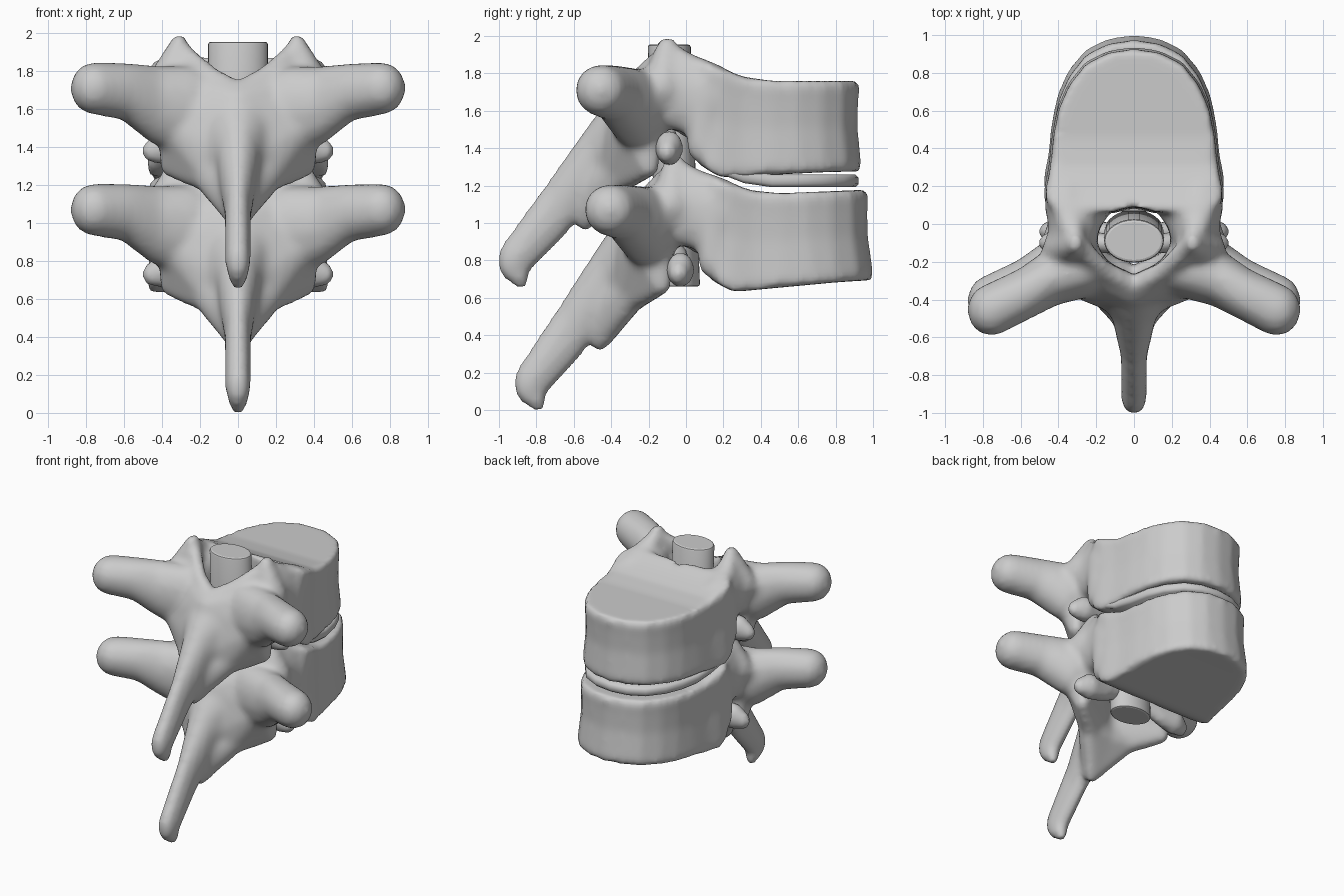
import bpy, bmesh, math
from mathutils import Vector, Matrix

if "Cube" in bpy.data.objects:
    bpy.data.objects.remove(bpy.data.objects["Cube"])


def blob_hull(bm, blobs):
    """Convex hull around ellipsoids (x, y, z, rx, ry, rz)."""
    verts = []
    count = 90
    for x, y, z, rx, ry, rz in blobs:
        for i in range(count):
            h = 1 - 2 * (i + .5) / count
            r, a = math.sqrt(1 - h * h), i * 2.399963
            verts.append(bm.verts.new((x + rx * r * math.cos(a), y + ry * r * math.sin(a), z + rz * h)))
    bmesh.ops.convex_hull(bm, input=verts)


def chain(bm, blobs, sides=(1,)):
    """Limb made of hulls between neighbouring ellipsoids."""
    for s in sides:
        for pair in zip(blobs, blobs[1:]):
            blob_hull(bm, [(b[0] * s,) + tuple(b[1:]) for b in pair])


def outline():
    half = [(0, .05), (.2, .055), (.35, .06), (.44, .075), (.48, .11), (.48, .18), (.455, .3),
            (.44, .46), (.41, .61), (.355, .74), (.26, .86), (.14, .92), (0, .94)]
    return half + [(-x, y) for x, y in half[-2:0:-1]]


def top_z(y):
    return 1.76 + .16 * max(0, (.42 - y) / .42) ** 1.6


def bottom_z(y):
    return 1.275 - .03 * max(0, (.8 - y) / .6) + .7 * max(0, .17 - y)


def slab(bm, low, high, levels):
    """Outline lofted between two height functions; levels = (fraction, scale)."""
    rings = []
    for t, s in levels:
        ring = []
        for x, y in outline():
            px, py = x * s, .45 + (y - .45) * s
            ring.append(bm.verts.new((px, py, low(y) * (1 - t) + high(y) * t)))
        rings.append(ring)
    n = len(rings[0])
    faces = []
    for a, b in zip(rings, rings[1:]):
        for i in range(n):
            faces.append(bm.faces.new((a[i], a[(i + 1) % n], b[(i + 1) % n], b[i])))
    # caps bridged across in strips so they follow the saddle
    for ring in (rings[0], rings[-1]):
        for i in range(n // 2):
            q = [ring[i], ring[i + 1], ring[(n - i - 1) % n], ring[(n - i) % n]]
            if i == 0:
                q = q[:3]
            elif i == n // 2 - 1:
                q = [q[0], q[1], q[3]]
            faces.append(bm.faces.new(q))
    bmesh.ops.recalc_face_normals(bm, faces=faces)


def make(name, bm):
    # drop points left inside the hulls
    loose = [v for v in bm.verts if not v.link_faces]
    bmesh.ops.delete(bm, geom=loose, context='VERTS')
    me = bpy.data.meshes.new(name)
    bm.to_mesh(me)
    bm.free()
    ob = bpy.data.objects.new(name, me)
    bpy.context.collection.objects.link(ob)
    return ob


def finish(ob, voxel=.022, smooth=7, cutter=None):
    """Fuse the parts, cut the canal, soften and bake."""
    def remesh():
        m = ob.modifiers.new("fuse", 'REMESH')
        m.mode, m.voxel_size = 'VOXEL', voxel
    remesh()
    if cutter:
        b = ob.modifiers.new("canal", 'BOOLEAN')
        b.operation, b.object, b.solver = 'DIFFERENCE', cutter, 'EXACT'
        remesh()
    s = ob.modifiers.new("soften", 'SMOOTH')
    s.factor, s.iterations = .5, smooth
    dg = bpy.context.evaluated_depsgraph_get()
    me = bpy.data.meshes.new_from_object(ob.evaluated_get(dg))
    ob.modifiers.clear()
    ob.data = me
    for p in me.polygons:
        p.use_smooth = True


def cone(name, rx, ry, z0, z1, y0, y1, top=1.0):
    """Elliptic column whose axis leans from y0 to y1."""
    bm = bmesh.new()
    bmesh.ops.create_cone(bm, cap_ends=True, segments=32, radius1=1, radius2=top, depth=1)
    for v in bm.verts:
        t = v.co.z + .5
        v.co = Vector((v.co.x * rx, v.co.y * ry + y0 + (y1 - y0) * t, z0 + (z1 - z0) * t))
    return make(name, bm)


# canal cutter
cutter = cone("canal_cutter", .18, .155, 1.0, 2.1, -.08, -.08, 1.12)
cutter.hide_render = True

# vertebra body
bm = bmesh.new()
slab(bm, bottom_z, top_z, [(0, .975), (.05, 1), (.2, .985), (.5, .955), (.8, .965), (.95, .98), (1, .955)])
LR = (1, -1)
# pedicle joining body and arch, with the rear flank of the body below it
chain(bm, [(.37, .14, 1.65, .1, .08, .2), (.35, -.1, 1.7, .1, .09, .2)], LR)
chain(bm, [(.4, .1, 1.66, .075, .1, .18), (.4, .085, 1.42, .07, .085, .1)], LR)
chain(bm, [(.24, .05, 1.64, .1, .06, .22), (.28, -.06, 1.68, .09, .1, .18)], LR)
# upper joint peak and its ridge to the body
chain(bm, [(.31, -.1, 1.935, .05, .06, .065), (.35, -.13, 1.72, .14, .11, .13)], LR)
chain(bm, [(.31, -.09, 1.92, .05, .05, .05), (.34, .02, 1.845, .08, .06, .06),
           (.36, .15, 1.79, .09, .08, .06)], LR)
chain(bm, [(.3, -.11, 1.9, .06, .05, .06), (.15, -.25, 1.78, .05, .05, .05),
           (0, -.33, 1.69, .05, .06, .06)], LR)
# lamina, drawn down into the spine root
for s in LR:
    blob_hull(bm, [(0, -.36, 1.63, .08, .08, .09), (s * .3, -.2, 1.72, .1, .09, .1),
                   (s * .3, -.26, 1.5, .12, .13, .12), (s * .36, -.2, 1.32, .055, .06, .08),
                   (s * .14, -.37, 1.23, .06, .08, .08), (0, -.42, 1.3, .08, .09, .12)])
    blob_hull(bm, [(s * .17, -.35, 1.27, .08, .08, .1), (0, -.36, 1.25, .06, .06, .1),
                   (0, -.54, 1.1, .075, .07, .15)])
# transverse process
chain(bm, [(.25, -.24, 1.59, .12, .15, .24), (.43, -.28, 1.62, .1, .155, .21),
           (.58, -.37, 1.69, .1, .14, .155), (.755, -.455, 1.71, .13, .14, .14)], LR)
# spinous process
chain(bm, [(0, -.37, 1.47, .19, .09, .22), (0, -.48, 1.35, .12, .09, .2),
           (0, -.7, 1.07, .07, .075, .18), (0, -.925, .8, .068, .085, .12),
           (0, -.885, .705, .045, .05, .06)])
upper = make("upper_vertebra", bm)
finish(upper, cutter=cutter)

# lower vertebra, tilted copy
lower = bpy.data.objects.new("lower_vertebra", upper.data.copy())
bpy.context.collection.objects.link(lower)
pivot = Vector((0, 0, 1.3))
tilt = (Matrix.Translation(pivot + Vector((0, .065, -.62))) @ Matrix.Rotation(.042, 4, 'X')
        @ Matrix.Translation(-pivot))
lower.data.transform(tilt)
bpy.data.objects.remove(cutter)

# disc between the bodies
bm = bmesh.new()
slab(bm, lambda y: top_z(y) - .568, lambda y: top_z(y) - .5,
     [(0, .93), (.25, .965), (.75, .965), (1, .93)])
disc = make("disc", bm)
for p in disc.data.polygons:
    p.use_smooth = True

# spinal cord
cord = cone("spinal_cord", .158, .115, .66, 1.955, -.04, -.09)
bev = cord.modifiers.new("round", 'BEVEL')
bev.width, bev.segments, bev.limit_method = .015, 2, 'ANGLE'
for p in cord.data.polygons:
    p.use_smooth = len(p.vertices) == 4

# nerve roots leaving below each pedicle
for name, dy, dz in (("lower_nerves", 0, 0), ("upper_nerves", -.06, .65)):
    bm = bmesh.new()
    chain(bm, [(.08, -.05 + dy, .84 + dz, .06, .05, .07), (.27, -.03 + dy, .76 + dz, .07, .06, .08),
               (.38, -.03 + dy, .75 + dz, .08, .075, .095), (.455, -.04 + dy, .73 + dz, .05, .05, .06)], LR)
    finish(make(name, bm), .02, 3)
